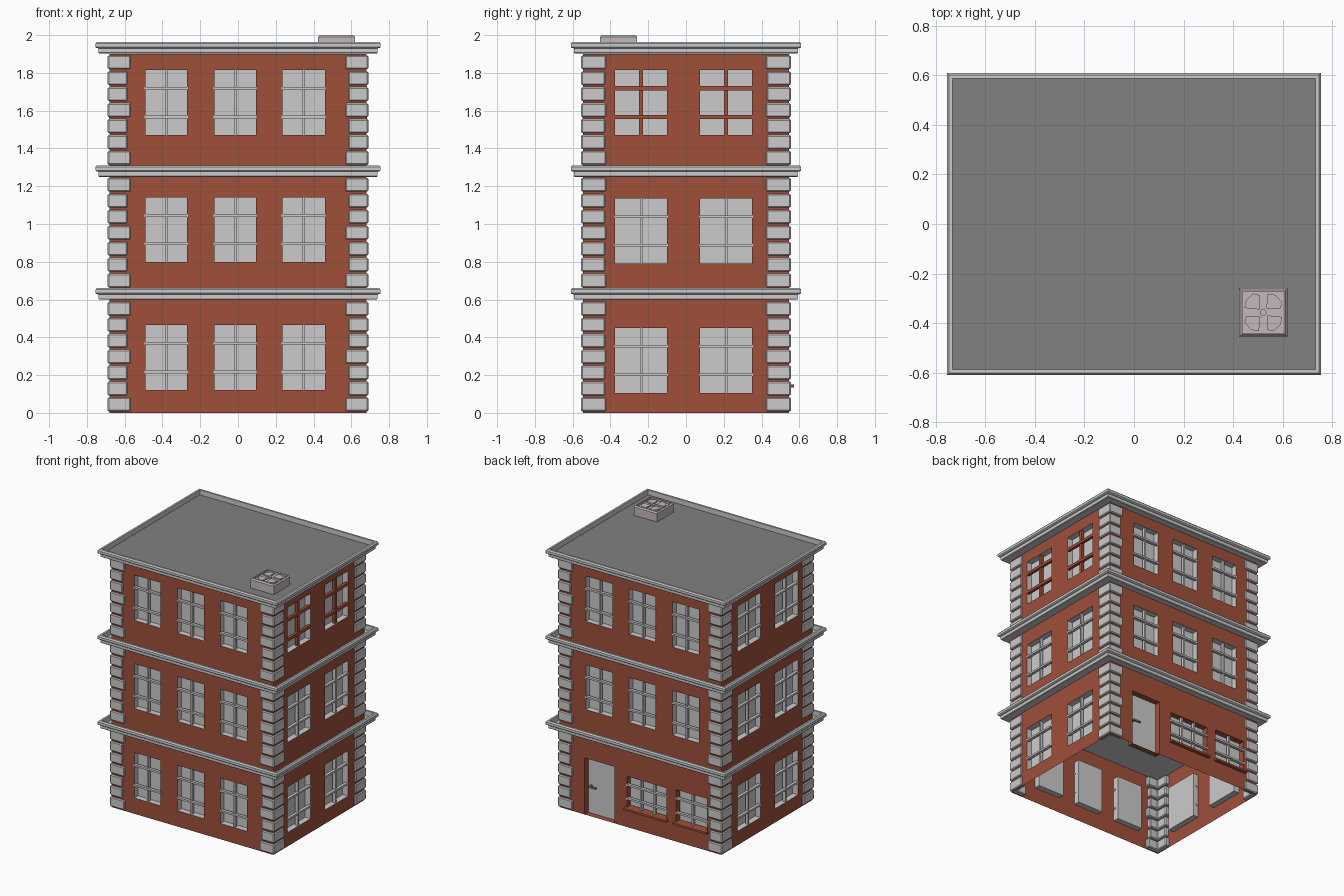
import bpy, bmesh, math
from mathutils import Matrix, Vector

if "Cube" in bpy.data.objects:
    bpy.data.objects.remove(bpy.data.objects["Cube"])


def material(name, rgb):
    m = bpy.data.materials.new(name)
    m.diffuse_color = (*rgb, 1)
    m.use_nodes = True
    m.node_tree.nodes["Principled BSDF"].inputs["Base Color"].default_value = m.diffuse_color
    return m


BRICK = material("brick_red", (0.35, 0.08, 0.042))
ROOF = material("roof_grey", (0.22, 0.22, 0.22))
VENT = material("vent_grey", (0.55, 0.49, 0.49))


def finish(name, bm, mat=None, matrix=None, bevel=0):
    bmesh.ops.remove_doubles(bm, verts=bm.verts, dist=1e-5)
    bmesh.ops.recalc_face_normals(bm, faces=bm.faces)
    if matrix:
        bm.transform(matrix)
    me = bpy.data.meshes.new(name)
    bm.to_mesh(me)
    bm.free()
    ob = bpy.data.objects.new(name, me)
    bpy.context.collection.objects.link(ob)
    if mat:
        me.materials.append(mat)
    if bevel:
        b = ob.modifiers.new("bevel", 'BEVEL')
        b.width, b.segments = bevel, 1
    return ob


def quad(bm, *pts):
    bm.faces.new([bm.verts.new(p) for p in pts])


def box(bm, x0, x1, y0, y1, z0, z1):
    m = Matrix.Translation(((x0 + x1) / 2, (y0 + y1) / 2, (z0 + z1) / 2)) @ \
        Matrix.Diagonal((x1 - x0, y1 - y0, z1 - z0, 1))
    bmesh.ops.create_cube(bm, size=1, matrix=m)


def prism(bm, pts, z0, z1):
    f = bm.faces.new([bm.verts.new((x, y, z0)) for x, y in pts])
    r = bmesh.ops.extrude_face_region(bm, geom=[f])
    bmesh.ops.translate(bm, vec=(0, 0, z1 - z0),
                        verts=[v for v in r["geom"] if isinstance(v, bmesh.types.BMVert)])


def stepped_slab(bm, hx, hy, profile, cx=0, cy=0):
    # rectangular rings following an (inset, z) profile, capped at both ends
    rings = [[bm.verts.new((cx + sx * (hx - i), cy + sy * (hy - i), z))
              for sx, sy in ((-1, -1), (1, -1), (1, 1), (-1, 1))] for i, z in profile]
    for a, b in zip(rings, rings[1:]):
        for k in range(4):
            bm.faces.new((a[k], a[k - 1], b[k - 1], b[k]))
    bm.faces.new(rings[0])
    bm.faces.new(rings[-1])


WX, WY, TOP, DEPTH = 0.68, 0.546, 1.9, 0.045


def side(name, angle, half, dist, windows, door=None):
    """windows: (u0, u1, z0, z1, columns, bar material, reveal material)"""
    M = Matrix.Rotation(math.radians(angle), 4, 'Z') @ Matrix.Translation((0, -dist, 0))
    holes = [w[:4] for w in windows] + ([door] if door else [])
    us = sorted({-half, half, *[h[0] for h in holes], *[h[1] for h in holes]})
    zs = sorted({0, TOP, *[h[2] for h in holes], *[h[3] for h in holes]})
    # wall with openings
    bm = bmesh.new()
    for a, b in zip(us, us[1:]):
        for c, d in zip(zs, zs[1:]):
            u, z = (a + b) / 2, (c + d) / 2
            if not any(h[0] < u < h[1] and h[2] < z < h[3] for h in holes):
                quad(bm, (a, 0, c), (b, 0, c), (b, 0, d), (a, 0, d))
    finish(name + "_wall", bm, BRICK, M)
    # reveals, panes and glazing bars, grouped by colour
    grey, red, red_bars = bmesh.new(), bmesh.new(), bmesh.new()
    bars = bmesh.new()
    for h in holes:
        info = [w for w in windows if w[:4] == h]
        u0, u1, z0, z1 = h
        rev = red if (not info or info[0][6]) else grey
        c = [(u0, z0), (u1, z0), (u1, z1), (u0, z1)]
        for k in range(4):
            (a, b), (d, e) = c[k - 1], c[k]
            quad(rev, (a, 0, b), (d, 0, e), (d, DEPTH, e), (a, DEPTH, b))
        quad(grey, *[(u, DEPTH, z) for u, z in c])
        if not info:
            continue
        cols, bar_mat = info[0][4:6]
        t, tgt = (0.011, red_bars) if bar_mat else (0.007, bars)
        for k in range(1, cols):
            u = u0 + (u1 - u0) * k / cols
            box(tgt, u - t, u + t, 0.006, 0.028, z0, z1)
        for fr in (0.28, 0.72):
            z = z0 + (z1 - z0) * fr
            box(tgt, u0 - 0.004, u1 + 0.004, -0.002, 0.02, z - t, z + t)
        if info[0][6]:
            box(red, u0 - 0.012, u1 + 0.012, -0.026, 0.01, z0 - 0.015, z0)
    for label, b, m in (("window_panes", grey, None), ("reveals_and_sills", red, BRICK),
                        ("glazing_bars", bars, None), ("red_glazing_bars", red_bars, BRICK)):
        if b.verts:
            finish(f"{name}_{label}", b, m, M)
        else:
            b.free()
    return M


FRONT_U = ((-0.49, -0.27), (-0.125, 0.095), (0.235, 0.46))
FRONT_Z = ((0.12, 0.465), (0.80, 1.14), (1.47, 1.815))
RIGHT_U = ((-0.375, -0.10), (0.075, 0.35))
RIGHT_Z = ((0.105, 0.45), (0.79, 1.135), (1.47, 1.815))

side("front", 0, WX, WY, [(*u, *z, 2, None, None) for u in FRONT_U for z in FRONT_Z])
side("right", 90, WY, WX, [(*u, *z, 2, BRICK if z[0] > 1.4 else None, None)
                           for u in RIGHT_U for z in RIGHT_Z])
side("left", 270, WY, WX, [(-b, -a, *z, 2, None, None) for a, b in RIGHT_U for z in RIGHT_Z])
back = [(-b, -a, *z, 2, None, None) for a, b in FRONT_U for z in FRONT_Z[1:]]
back += [(-0.115, 0.22, 0.15, 0.385, 3, None, BRICK), (0.30, 0.56, 0.15, 0.395, 2, None, BRICK)]
M = side("back", 180, WX, WY, back, door=(-0.47, -0.22, 0.0, 0.43))

# door handle
bm = bmesh.new()
box(bm, -0.448, -0.385, 0.012, 0.022, 0.205, 0.217)
box(bm, -0.448, -0.436, 0.012, DEPTH, 0.205, 0.217)
finish("door_handle", bm, ROOF, M)

# corner quoins: L-shaped blocks, every third one longer
bm = bmesh.new()
QX, QY, T = 0.69, 0.555, 0.04
for base in (0.008, 0.664, 1.313):
    for i in range(7):
        a, b = (0.122, 0.132) if i % 3 == 0 else (0.105, 0.126)
        z = base + i * 0.0845
        pts = [(QX, QY), (QX - a, QY), (QX - a, QY - T), (QX - T, QY - T),
               (QX - T, QY - b), (QX, QY - b)]
        for sx in (-1, 1):
            for sy in (-1, 1):
                prism(bm, [(sx * x, sy * y) for x, y in pts], z, z + 0.073)
finish("corner_quoins", bm, bevel=0.006)

# stepped cornices, one above each floor, with a sunken floor or roof deck
for n, z in enumerate((0.6, 1.25, 1.903)):
    bm = bmesh.new()
    stepped_slab(bm, 0.755, 0.61, [
        (0.02, z), (0.016, z + 0.004), (0.016, z + 0.027), (0.004, z + 0.03), (0, z + 0.034),
        (0, z + 0.052), (0.008, z + 0.061), (0.022, z + 0.061), (0.022, z + 0.022)])
    finish(f"cornice_{n + 1}", bm)
bm = bmesh.new()
box(bm, -0.732, 0.732, -0.587, 0.587, 1.915, 1.927)
finish("roof_deck", bm, ROOF)

# roof vent: housing with a shallow tray, four fan blades and a hub
VX, VY = 0.522, -0.357
bm = bmesh.new()
stepped_slab(bm, 0.098, 0.098, [(0, 1.925), (0, 1.99), (0.008, 2.0), (0.013, 2.0),
                                (0.013, 1.986)], VX, VY)
finish("vent_housing", bm, VENT)
bm = bmesh.new()
blade = [(0.012, 0.016), (0.018, 0.076), (0.05, 0.07), (0.076, 0.04), (0.07, 0.016)]
for k in range(4):
    R = Matrix.Rotation(k * math.pi / 2, 2)
    prism(bm, [tuple(R @ Vector(p) + Vector((VX, VY))) for p in blade], 1.984, 1.996)
finish("vent_blades", bm, VENT)
bm = bmesh.new()
bmesh.ops.create_cone(bm, cap_ends=True, segments=12, radius1=0.013, radius2=0.013, depth=0.014,
                      matrix=Matrix.Translation((VX, VY, 1.992)))
finish("vent_hub", bm, VENT)
